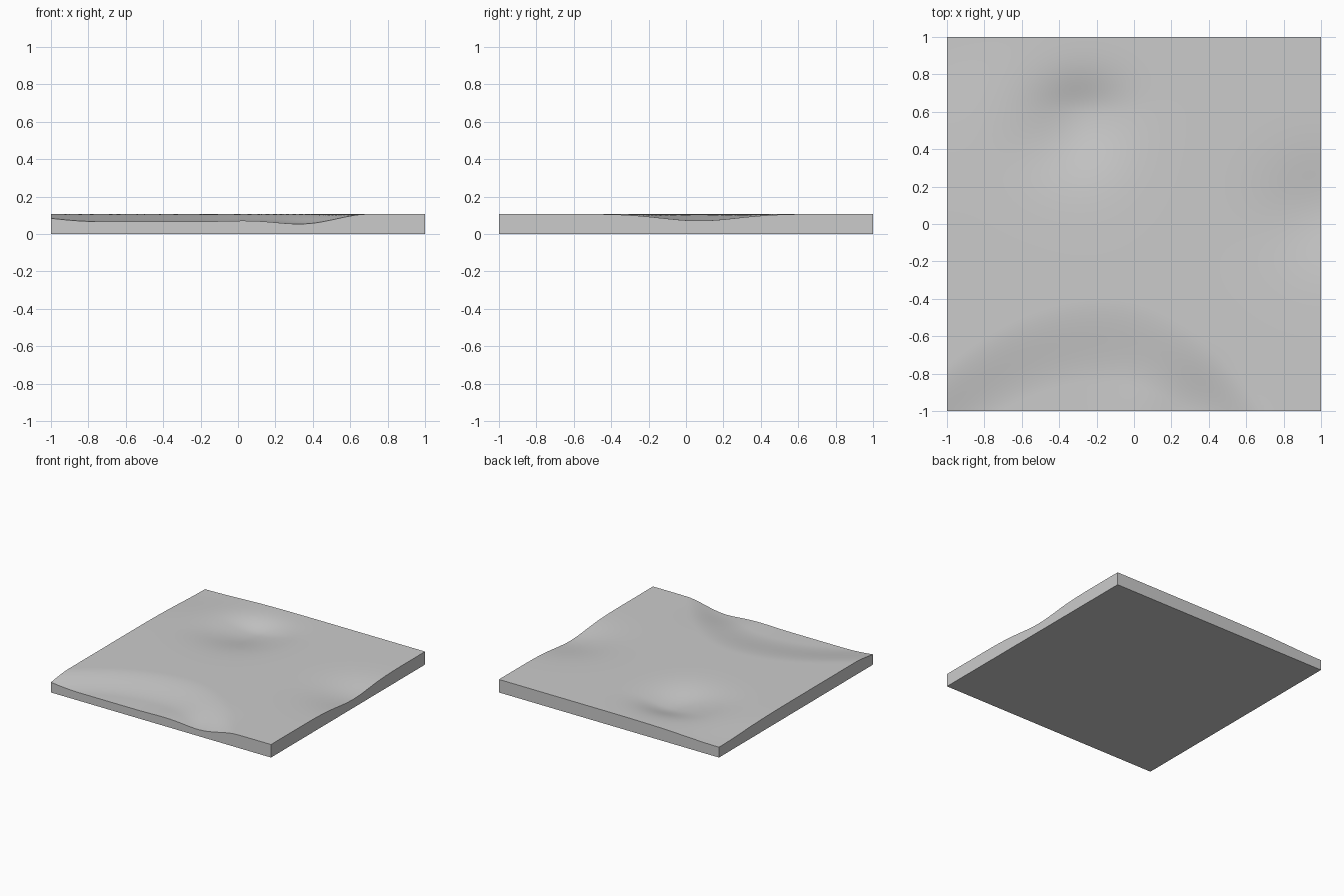
import bpy
import bmesh
from math import exp

cube = bpy.data.objects.get("Cube")
if cube:
    bpy.data.objects.remove(cube, do_unlink=True)

TOP = 0.107
CELLS = 100


def bowl(x, y, cx, cy, sx, sy):
    """Soft round hollow, 1 at its centre."""
    return exp(-((x - cx) / sx) ** 2 / 2 - ((y - cy) / sy) ** 2 / 2)


def ramp(t):
    t = min(max(t, 0), 1)
    return t * t * (3 - 2 * t)


def ground_height(x, y):
    # Curved bank falling to the front edge
    bend = 0.5 if x < -0.15 else 0.85
    bank = -0.62 - bend * (x + 0.15) ** 2
    z = TOP - 0.041 * ramp((bank + 0.22 - y) / 0.44)
    z -= 0.014 * bowl(x, y, 0.36, -1, 0.14, 0.16)
    z += 0.006 * bowl(x, y, 0.06, -1, 0.12, 0.15)
    # Pit near the back, steeper on its far side
    z -= 0.05 * bowl(x, y, -0.27, 0.6, 0.17, 0.13 if y > 0.6 else 0.22)
    z -= 0.012 * bowl(x, y, -0.5, 0.42, 0.16, 0.16)
    # Dip in the right edge and the low back corner
    z -= 0.036 * bowl(x, y, 1, 0.07, 0.22, 0.2)
    z -= 0.022 * bowl(x, y, -1, 1, 0.3, 0.3)
    return z


grey = bpy.data.materials.new("light grey")
grey.use_nodes = True
colour = (0.6, 0.6, 0.6, 1)
grey.diffuse_color = colour
grey.node_tree.nodes["Principled BSDF"].inputs["Base Color"].default_value = colour

# Terrain slab: a grid extruded down to a flat base, then shaped on top
bm = bmesh.new()
bmesh.ops.create_grid(bm, x_segments=CELLS, y_segments=CELLS, size=1)
surface = list(bm.verts)
rim = [e for e in bm.edges if e.is_boundary]
skirt = bmesh.ops.extrude_edge_only(bm, edges=rim)["geom"]
base_edges = [e for e in skirt if isinstance(e, bmesh.types.BMEdge) and e.is_boundary]
bmesh.ops.contextual_create(bm, geom=base_edges)
for v in surface:
    v.co.z = ground_height(v.co.x, v.co.y)
bmesh.ops.recalc_face_normals(bm, faces=bm.faces)

mesh = bpy.data.meshes.new("terrain_slab")
bm.to_mesh(mesh)
bm.free()
mesh.materials.append(grey)
slab = bpy.data.objects.new("terrain_slab", mesh)
bpy.context.collection.objects.link(slab)

bpy.ops.object.select_all(action="DESELECT")
slab.select_set(True)
bpy.context.view_layer.objects.active = slab
bpy.ops.object.shade_smooth_by_angle()
